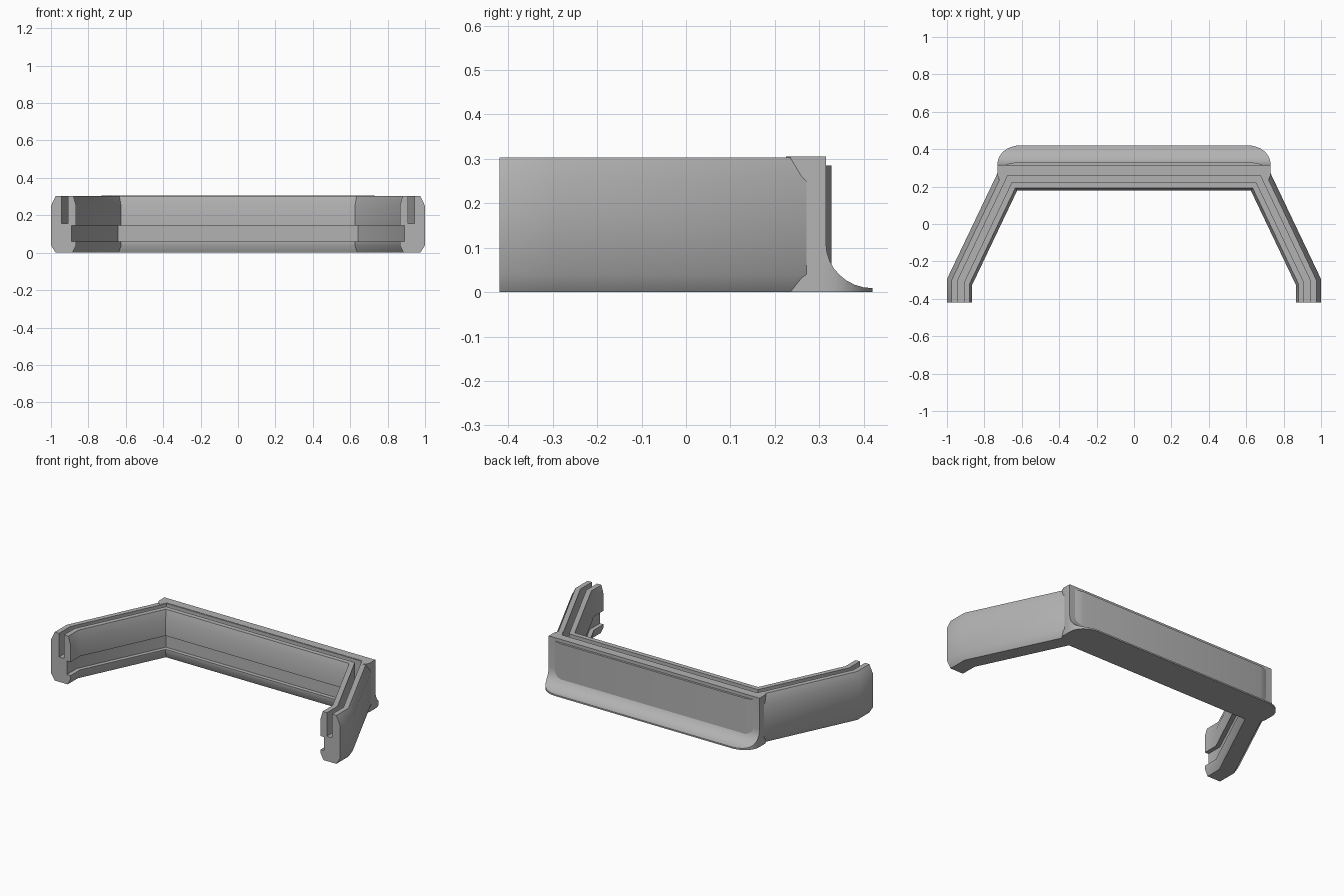
import bpy, bmesh, math
from mathutils import Vector

cube = bpy.data.objects.get("Cube")
if cube:
    bpy.data.objects.remove(cube, do_unlink=True)

grey = bpy.data.materials.new("plain grey")
grey.use_nodes = True
grey.diffuse_color = (0.45, 0.45, 0.45, 1)
grey.node_tree.nodes["Principled BSDF"].inputs["Base Color"].default_value = grey.diffuse_color


def finish(name, bm):
    bmesh.ops.recalc_face_normals(bm, faces=bm.faces)
    mesh = bpy.data.meshes.new(name)
    bm.to_mesh(mesh)
    bm.free()
    mesh.materials.append(grey)
    obj = bpy.data.objects.new(name, mesh)
    bpy.context.collection.objects.link(obj)
    return obj


def smooth(obj, degrees=35):
    bpy.ops.object.select_all(action='DESELECT')
    obj.select_set(True)
    bpy.context.view_layer.objects.active = obj
    bpy.ops.object.shade_smooth_by_angle(angle=math.radians(degrees))


def loft(name, rings):
    """Join matching closed rings and cap both ends."""
    bm = bmesh.new()
    rows = [[bm.verts.new(p) for p in ring] for ring in rings]
    for a, b in zip(rows, rows[1:]):
        for i in range(len(a)):
            j = (i + 1) % len(a)
            bm.faces.new((a[i], a[j], b[j], b[i]))
    bm.faces.new(rows[0])
    bm.faces.new(rows[-1])
    return finish(name, bm)


def prism_z(name, outline, low, high):
    return loft(name, [[(x, y, z) for x, y in outline] for z in (low, high)])


def mirrored(half):
    return half + [(-x, y) for x, y in reversed(half)]


# Slotted rail: section as (distance from inner face, height), swept along the frame
section = [(0.11, 0), (0.135, 0.04), (0.135, 0.25), (0.11, 0.303), (0.08, 0.303),
           (0.08, 0.155), (0.045, 0.155), (0.045, 0.303), (0.015, 0.303), (0, 0.25),
           (0, 0.145), (0.025, 0.145), (0.025, 0.06), (0, 0.06), (0, 0.04), (0.02, 0)]
path = [Vector(p) for p in mirrored([(-0.865, -0.42), (-0.865, -0.325), (-0.625, 0.178)])]
rings = []
for i, p in enumerate(path):
    before = (p - path[i - 1]).normalized() if i else None
    after = (path[i + 1] - p).normalized() if i < len(path) - 1 else before
    before = before or after
    n1, n2 = Vector((-before.y, before.x)), Vector((-after.y, after.x))
    miter = (n1 + n2) / (1 + n1.dot(n2))
    rings.append([(*(p + miter * d), z) for d, z in section])
rail = loft("slotted_rail", rings)
smooth(rail)

# Back plate: wall with a concave sweep down to a thin lip
quarter = [i * math.pi / 16 for i in range(9)]
wall = [(0.2, 0), (0.2, 0.305), (0.315, 0.305)]
wall += [(0.42 - 0.105 * math.cos(t), 0.11 - 0.101 * math.sin(t)) for t in quarter]
wall += [(0.42, 0)]
plate = loft("back_plate", [[(x, y, z) for y, z in wall] for x in (-0.8, 0.8)])

# Trim the plate to its rounded plan shape
plan = [(0.675, 0.262), (0.695, 0.225), (0.72, 0.235), (0.73, 0.26)]
plan += [(0.61 + 0.12 * math.cos(t), 0.32 + 0.1 * math.sin(t)) for t in quarter]
trim = prism_z("plate_trim", mirrored(plan), -0.1, 0.5)
mod = plate.modifiers.new("trim", 'BOOLEAN')
mod.operation = 'INTERSECT'
mod.solver = 'EXACT'
mod.object = trim
bpy.context.view_layer.objects.active = plate
bpy.ops.object.modifier_apply(modifier=mod.name)
bpy.data.objects.remove(trim, do_unlink=True)
smooth(plate)

# Softly raised panel on the back
panel = prism_z("back_panel", mirrored([(0.69, 0.31), (0.69, 0.315), (0.665, 0.323), (0.64, 0.328)]),
                0.05, 0.285)
smooth(panel)
